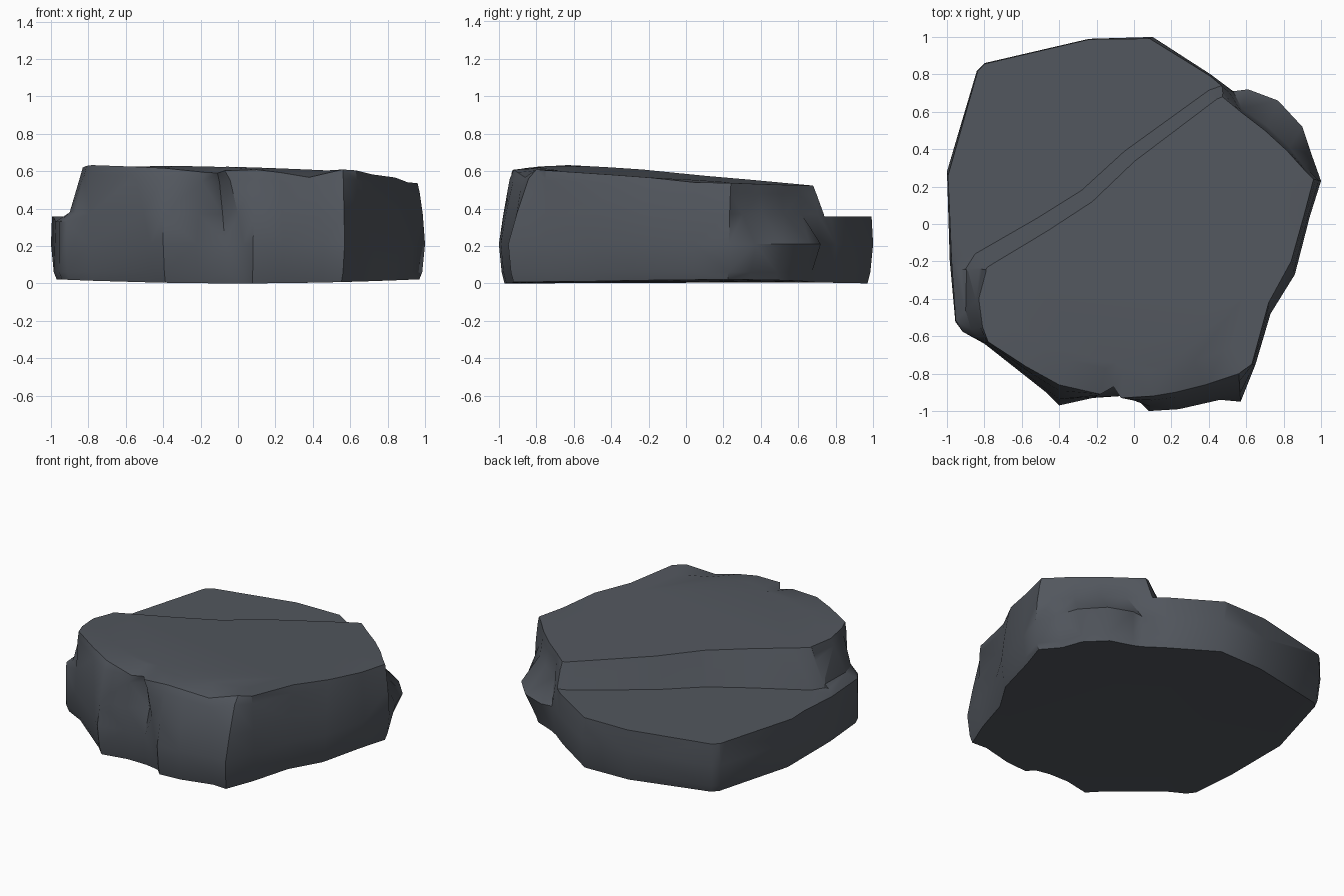
import bpy, bmesh

if "Cube" in bpy.data.objects:
    bpy.data.objects.remove(bpy.data.objects["Cube"])

# Outline of the rock, counter-clockwise: widest x, y then top-edge x, y
OUTLINE = [
    (-.80, -.64, -.78, -.63), (-.47, -.90, -.58, -.76), (-.40, -.97, -.40, -.86),
    (-.22, -.93, -.18, -.91), (-.07, -.93, -.11, -.87), (.03, -.95, -.07, -.93),
    (.08, -1.0, .10, -.92), (.24, -.99, .22, -.90), (.46, -.94, .38, -.86),
    (.57, -.95, .56, -.80), (.65, -.75, .63, -.75), (.73, -.48, .72, -.42),
    (.86, -.27, .84, -.20), (.94, .04, .91, .05), (1.0, .23, .96, .24),
    (.95, .37, .91, .29), (.90, .52, .82, .39), (.77, .66, .70, .50),
    (.61, .72, .57, .60), (.53, .71, .46, .69), (.41, .80, .41, .76),
    (.10, 1.0, .04, .97), (-.24, .99, -.24, .98), (-.80, .86, -.78, .85),
    (-.84, .82, -.82, .82), (-1.0, .28, -.98, .20), (-1.0, -.20, -.79, -.25),
    (-.97, -.53, -.83, -.40), (-.93, -.58, -.81, -.55)]
DENT = 4                 # point of the hollow in the front face
LUMP = range(15, 19)     # points of the low bulge at the back right
LEDGE = range(26, 29)    # points of the narrow ledge on the left
DROP = {1: .01, 2: .02, 3: .04, 4: .04, 5: .03, 6: .02, 7: .03, 8: .05, 13: .01}  # worn rim
SHELF_Z = 0.358


def top_z(x, y):
    return 0.575 - 0.025 * x - 0.06 * y


def ring_point(i, level):
    x, y, tx, ty = OUTLINE[i]
    if level == 6:                       # inner ring of the top face
        return tx * .85, ty * .85, top_z(tx * .85, ty * .85)
    high = top_z(tx, ty) - DROP.get(i, 0)
    s, t, z = [(0.97, 0, 0.022 * x * x), (0.985, 0, 0.06), (1, 0, 0.21),
               (1, 0.3, 0.37), (1, 0.72, high - 0.05), (1, 1, high)][level]
    if i in LUMP:
        if level < 2:
            s -= 0.05
        t = (0, 0, 0, 0.85, 0.95, 1)[level]
    if i in LEDGE:
        t = (0, 0, 0.12, 0.5, 0.9, 1)[level]
        z = (z, z, 0.33, 0.38, z, z)[level]
    px, py = (x + (tx - x) * t) * s, (y + (ty - y) * t) * s
    if i == DENT:
        py += (0, 0, 0.01, 0.06, 0.05, 0)[level]
    return px, py, z


def loft(name, rings):
    """Closed solid through rings of equal point count."""
    bm = bmesh.new()
    loops = [[bm.verts.new(p) for p in r] for r in rings]
    n = len(loops[0])
    for a, b in zip(loops, loops[1:]):
        for i in range(n):
            j = (i + 1) % n
            bm.faces.new((a[i], a[j], b[j], b[i]))
    bm.faces.new(loops[0][::-1])
    bm.faces.new(loops[-1])
    bmesh.ops.recalc_face_normals(bm, faces=bm.faces)
    bmesh.ops.triangulate(bm, faces=bm.faces)
    mesh = bpy.data.meshes.new(name)
    bm.to_mesh(mesh)
    bm.free()
    ob = bpy.data.objects.new(name, mesh)
    bpy.context.collection.objects.link(ob)
    return ob


# Main rock body
rock = loft("rock_slab", [[ring_point(i, k) for i in range(len(OUTLINE))] for k in range(7)])

# Cutter for the lower shelf, with a sloped step wall
STEP = [(-.90, -.24), (-.85, -.16), (-.52, .03), (-.28, .18), (-.05, .39), (.40, .715), (.8, .86)]
FAR = [(.9, 1.6), (-1.5, 1.6), (-1.5, -.25)]
low = [(x, y, SHELF_Z) for x, y in STEP + FAR]
high = [(x + .17, y - .18, 1.0) for x, y in STEP] + [(x, y, 1.0) for x, y in FAR]
cutter = loft("shelf_cutter", [low, high])
cutter.hide_render = True

mod = rock.modifiers.new("shelf", 'BOOLEAN')
mod.operation = 'DIFFERENCE'
mod.solver = 'EXACT'
mod.object = cutter
bpy.context.view_layer.objects.active = rock
rock.select_set(True)
bpy.ops.object.modifier_apply(modifier=mod.name)
bpy.data.objects.remove(cutter)

# Dark slate colour
mat = bpy.data.materials.new("dark_slate")
mat.diffuse_color = (0.085, 0.095, 0.112, 1)
mat.use_nodes = True
mat.node_tree.nodes["Principled BSDF"].inputs["Base Color"].default_value = mat.diffuse_color
rock.data.materials.clear()
rock.data.materials.append(mat)
for f in rock.data.polygons:
    f.material_index = 0
bpy.ops.object.shade_smooth_by_angle(angle=0.65)
